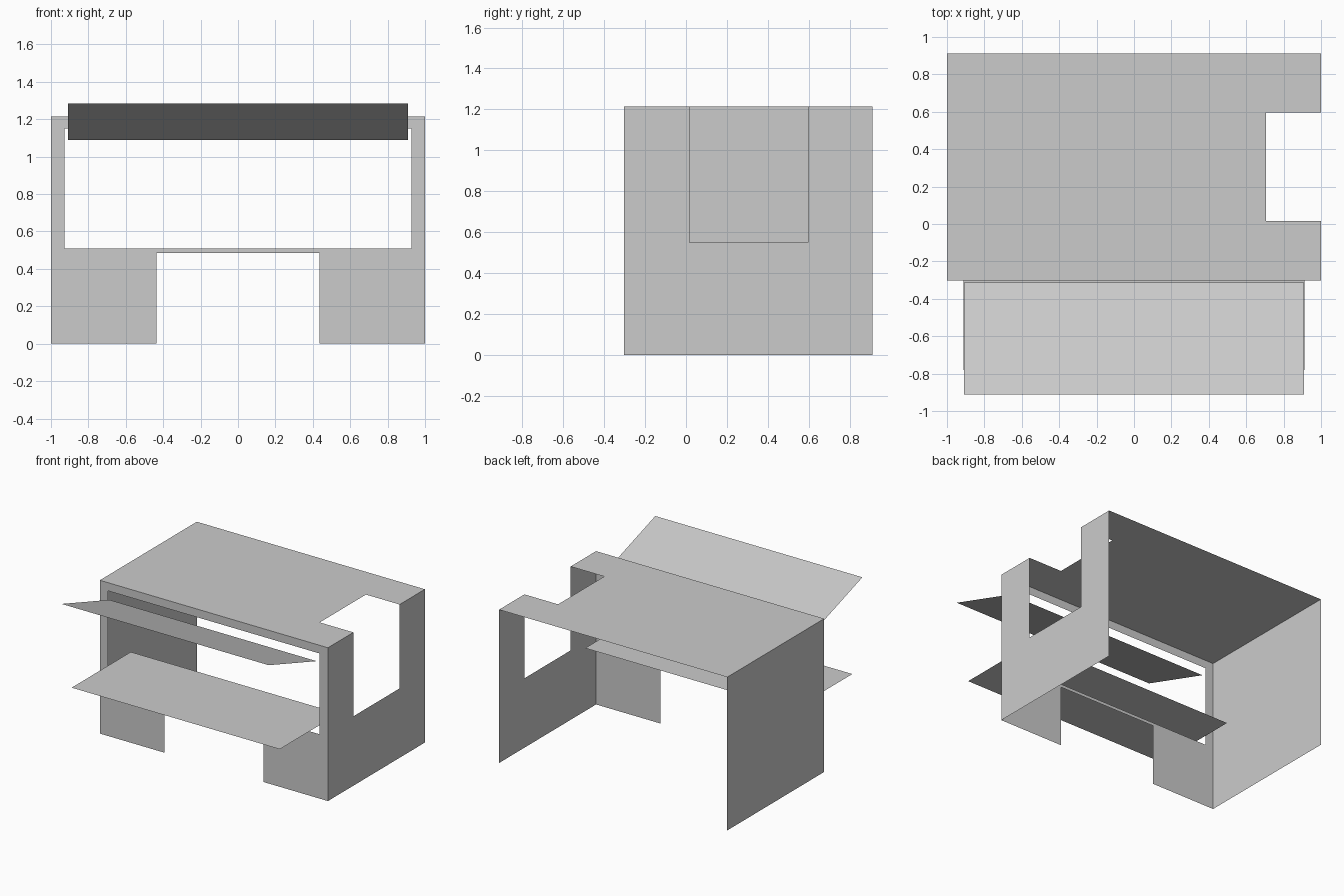
import bpy
import bmesh
from mathutils import Vector

cube = bpy.data.objects.get("Cube")
if cube:
    bpy.data.objects.remove(cube, do_unlink=True)

# One plain grey for the whole stall
grey = bpy.data.materials.new("plain grey")
grey.use_nodes = True
GREY = (0.6, 0.6, 0.6, 1)
grey.diffuse_color = GREY
grey.node_tree.nodes["Principled BSDF"].inputs["Base Color"].default_value = GREY


def sheet(name, us, vs, place, outward, openings=()):
    """Thin sheet cut along the lines us and vs, leaving out cells inside openings."""
    bm = bmesh.new()
    grid = [[bm.verts.new(place(u, v)) for v in vs] for u in us]
    for i in range(len(us) - 1):
        for j in range(len(vs) - 1):
            u, v = (us[i] + us[i + 1]) / 2, (vs[j] + vs[j + 1]) / 2
            if any(a < u < b and c < v < d for a, b, c, d in openings):
                continue
            bm.faces.new((grid[i][j], grid[i + 1][j], grid[i + 1][j + 1], grid[i][j + 1]))
    bmesh.ops.delete(bm, geom=[v for v in bm.verts if not v.link_faces], context='VERTS')
    bm.normal_update()
    for face in bm.faces:
        if face.normal.dot(Vector(outward)) < 0:
            face.normal_flip()
    # Join the cells into clean flat faces
    bmesh.ops.dissolve_limit(bm, angle_limit=0.01, verts=bm.verts[:], edges=bm.edges[:])
    mesh = bpy.data.meshes.new(name)
    bm.to_mesh(mesh)
    bm.free()
    mesh.materials.append(grey)
    obj = bpy.data.objects.new(name, mesh)
    bpy.context.collection.objects.link(obj)
    return obj


# Main sizes
FRONT, BACK, TOP = -0.302, 0.912, 1.215
NOTCH_Y0, NOTCH_Y1 = 0.017, 0.595
NOTCH_X, NOTCH_Z = 0.705, 0.55
WINDOW_X, SILL, HEAD = 0.927, 0.51, 1.15
KNEE_X, KNEE_Z = 0.435, 0.485

# Front wall with serving window and lower opening
sheet("front_wall",
      (-1, -WINDOW_X, -KNEE_X, KNEE_X, WINDOW_X, 1),
      (0, KNEE_Z, SILL, HEAD, TOP),
      lambda x, z: (x, FRONT, z), (0, -1, 0),
      [(-WINDOW_X, WINDOW_X, SILL, HEAD), (-KNEE_X, KNEE_X, 0, KNEE_Z)])

# Side walls; the left one has a notch that runs on into the roof
sheet("right_wall", (FRONT, BACK), (0, TOP),
      lambda y, z: (-1, y, z), (-1, 0, 0))
sheet("left_wall", (FRONT, NOTCH_Y0, NOTCH_Y1, BACK), (0, NOTCH_Z, TOP),
      lambda y, z: (1, y, z), (1, 0, 0),
      [(NOTCH_Y0, NOTCH_Y1, NOTCH_Z, TOP)])
sheet("roof", (-1, NOTCH_X, 1), (FRONT, NOTCH_Y0, NOTCH_Y1, BACK),
      lambda x, y: (x, y, TOP), (0, 0, 1),
      [(NOTCH_X, 1, NOTCH_Y0, NOTCH_Y1)])

# Counter passing through the window
sheet("counter", (-0.912, 0.912), (-0.78, -0.04),
      lambda x, y: (x, y, 0.57), (0, 0, 1))

# Awning rising outwards from the window head
AWNING_IN, AWNING_OUT = (-0.312, 1.088), (-0.912, 1.285)
sheet("awning", (-0.908, 0.908), (0, 1),
      lambda x, t: (x, *Vector(AWNING_IN).lerp(Vector(AWNING_OUT), t)), (0, 0, 1))
